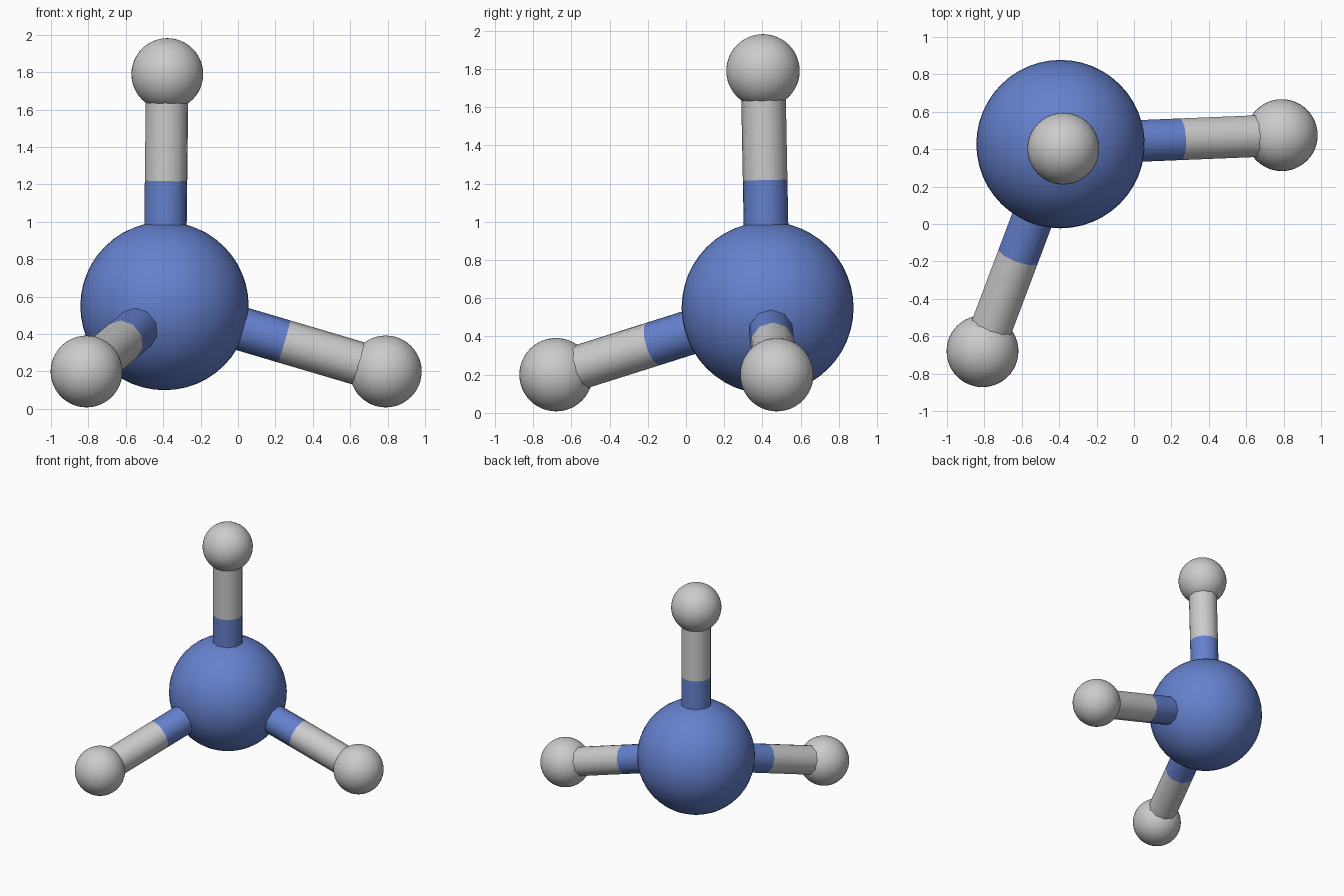
import bpy, math
from mathutils import Vector

if "Cube" in bpy.data.objects:
    bpy.data.objects.remove(bpy.data.objects["Cube"])

BOND_R = 0.117
SPLIT = 0.54  # share of each bond that takes the centre colour

blue = bpy.data.materials.new("atom_blue")
blue.diffuse_color = (0.13, 0.22, 0.62, 1)
blue.use_nodes = True
blue.node_tree.nodes["Principled BSDF"].inputs["Base Color"].default_value = blue.diffuse_color


def finish(name, mat):
    ob = bpy.context.object
    ob.name = name
    bpy.ops.object.shade_smooth_by_angle(angle=math.radians(60))
    if mat:
        ob.data.materials.append(mat)


def ball(name, centre, radius, mat=None):
    bpy.ops.mesh.primitive_uv_sphere_add(segments=48, ring_count=24, radius=radius, location=centre)
    finish(name, mat)


def rod(name, a, b, mat=None):
    d = b - a
    bpy.ops.mesh.primitive_cylinder_add(vertices=10, radius=BOND_R, depth=d.length, location=(a + b) / 2,
                                        rotation=d.to_track_quat('Z', 'Y').to_euler())
    finish(name, mat)


# Large central atom
centre = Vector((-0.393, 0.427, 0.55))
ball("central_atom", centre, 0.45, blue)

# Three small atoms, each on a two-tone bond
ends = {
    "top": Vector((-0.378, 0.403, 1.79)),
    "right": Vector((0.79, 0.475, 0.2)),
    "front": Vector((-0.81, -0.68, 0.2)),
}
for side, end in ends.items():
    ball(side + "_small_atom", end, 0.192)
    split = centre.lerp(end, SPLIT)
    rod(side + "_bond_inner", centre, split, blue)
    rod(side + "_bond_outer", split, end)
